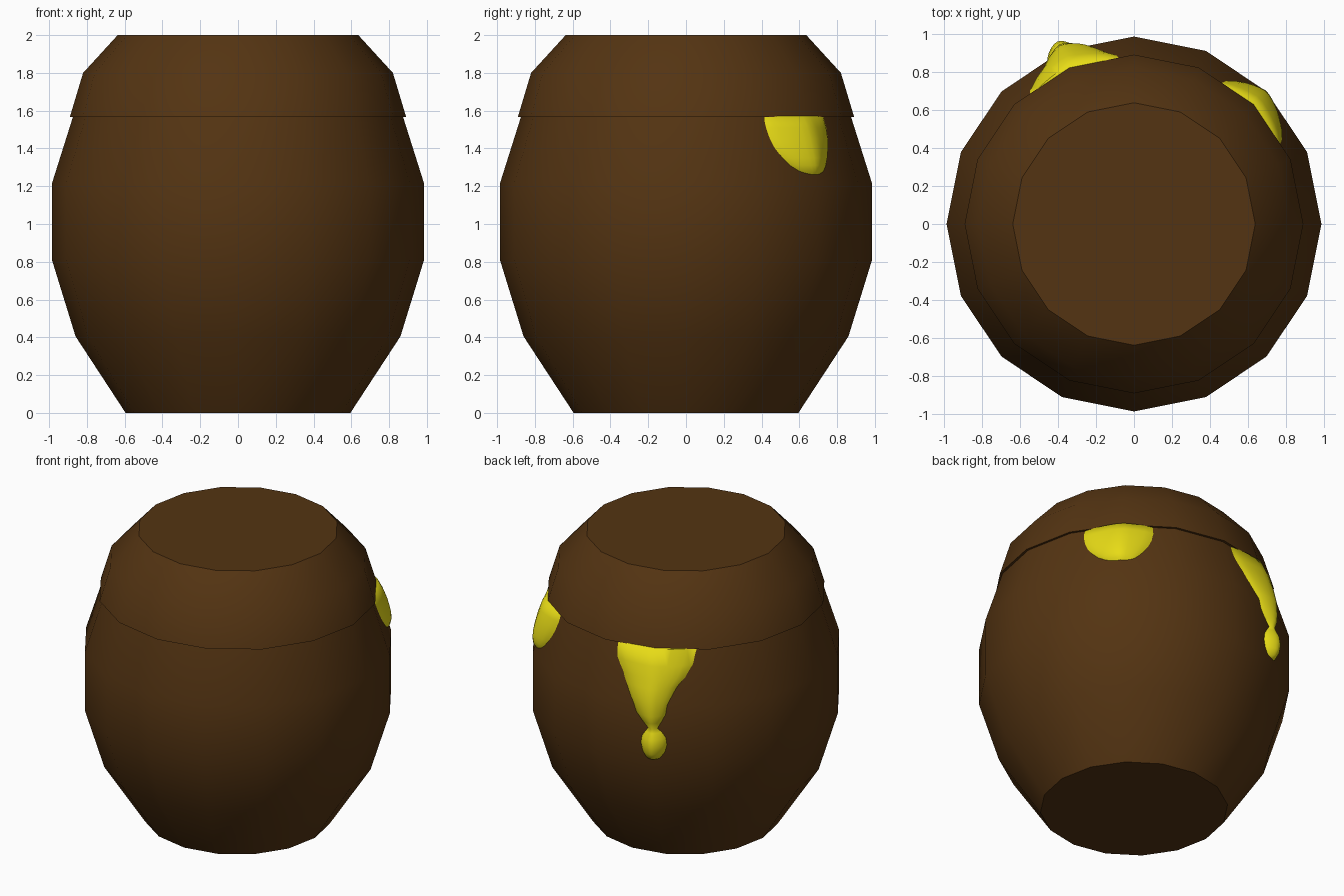
import bpy, bmesh, math

if "Cube" in bpy.data.objects:
    bpy.data.objects.remove(bpy.data.objects["Cube"])

SIDES = 16
STEP = 2 * math.pi / SIDES


def material(name, rgb):
    m = bpy.data.materials.new(name)
    m.diffuse_color = (*rgb, 1)
    m.use_nodes = True
    m.node_tree.nodes["Principled BSDF"].inputs["Base Color"].default_value = m.diffuse_color
    return m


brown = material("dark brown clay", (0.088, 0.034, 0.006))
yellow = material("honey yellow", (0.80, 0.71, 0.008))


def finish(name, bm, mat, angle):
    bmesh.ops.recalc_face_normals(bm, faces=bm.faces)
    mesh = bpy.data.meshes.new(name)
    bm.to_mesh(mesh)
    bm.free()
    mesh.materials.append(mat)
    ob = bpy.data.objects.new(name, mesh)
    bpy.context.collection.objects.link(ob)
    bpy.ops.object.select_all(action='DESELECT')
    ob.select_set(True)
    bpy.context.view_layer.objects.active = ob
    bpy.ops.object.shade_smooth_by_angle(angle=math.radians(angle))
    return ob


def lathe(name, profile):
    """Closed turned solid from (radius, height) points."""
    bm = bmesh.new()
    rings = [[bm.verts.new((r * math.cos(i * STEP), r * math.sin(i * STEP), z))
              for i in range(SIDES)] for r, z in profile]
    for a, b in zip(rings, rings[1:]):
        for i in range(SIDES):
            j = (i + 1) % SIDES
            bm.faces.new((a[i], a[j], b[j], b[i]))
    bm.faces.new(rings[0])
    bm.faces.new(rings[-1])
    return finish(name, bm, brown, 30)


POT = [(0.595, 0), (0.86, 0.405), (0.985, 0.81), (0.985, 1.215), (0.857, 1.62)]
LID = [(0.89, 1.567), (0.82, 1.80), (0.637, 2.0)]
lathe("pot", POT)
lathe("lid", LID)


def pot_radius(z, az):
    """Distance from the axis to the faceted pot wall."""
    for (r0, z0), (r1, z1) in zip(POT, POT[1:]):
        if z <= z1:
            r = r0 + (r1 - r0) * (z - z0) / (z1 - z0)
            break
    return r * math.cos(STEP / 2) / math.cos(az % STEP - STEP / 2)


def drip(name, rows, cols=12):
    """Bulging honey patch; rows are (height, start angle, end angle, bulge)."""
    bm = bmesh.new()
    grid = []
    for z, a0, a1, bulge in rows:
        line = []
        for c in range(cols + 1):
            t = c / cols
            az = math.radians(a0 + (a1 - a0) * t)
            r = pot_radius(z, az) - 0.012 + bulge * math.sin(math.pi * t) ** 0.7
            line.append(bm.verts.new((r * math.cos(az), r * math.sin(az), z)))
        grid.append(line)
    for a, b in zip(grid, grid[1:]):
        for c in range(cols):
            bm.faces.new((a[c], b[c], b[c + 1], a[c + 1]))
    ob = finish(name, bm, yellow, 60)
    # keep the patch facing outwards
    n = sum((p.normal.x * p.center.x + p.normal.y * p.center.y)
            for p in ob.data.polygons)
    if n < 0:
        ob.data.flip_normals()


# Long drip at the back, ending in a hanging drop
drip("long_honey_drip", [
    (1.575, 93, 132, 0.0), (1.57, 93, 132, 0.045), (1.47, 94.4, 129.4, 0.06),
    (1.39, 98, 126, 0.06), (1.33, 100, 122.5, 0.06), (1.25, 102.7, 119.7, 0.055),
    (1.15, 105.5, 118, 0.05), (1.10, 108, 116.3, 0.045), (1.055, 110.5, 114.7, 0.03),
    (1.03, 109.3, 116.4, 0.04), (0.99, 107.9, 117.9, 0.06), (0.94, 107.5, 118.3, 0.068),
    (0.89, 108.2, 117.5, 0.06), (0.85, 109.6, 115.8, 0.04), (0.83, 111.3, 114, 0.0)])

# Short rounded drip at the back right
drip("short_honey_drip", [
    (1.575, 27, 60, 0.0), (1.57, 27, 60, 0.045), (1.51, 27.4, 59.5, 0.058),
    (1.45, 28.5, 58.5, 0.062), (1.40, 30, 57, 0.06), (1.35, 32.5, 55, 0.055),
    (1.31, 35, 53, 0.045), (1.28, 38, 51, 0.03), (1.25, 42, 48, 0.0)])
